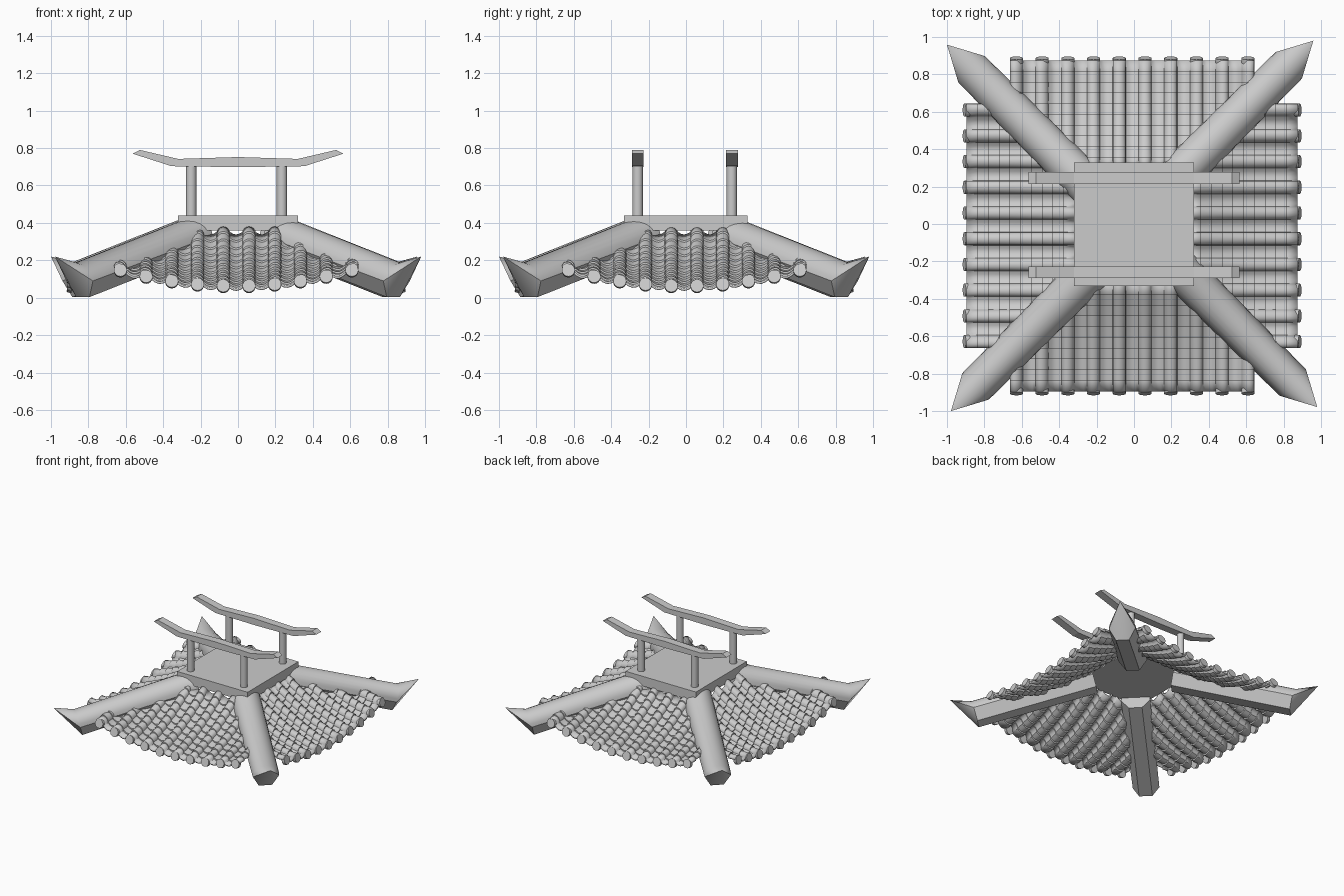
import bpy, bmesh, math
from mathutils import Vector, Matrix

if "Cube" in bpy.data.objects:
    bpy.data.objects.remove(bpy.data.objects["Cube"])

CENTRE = Vector((-0.01, -0.01, 0))


def finish(name, bm, smooth=None):
    bmesh.ops.recalc_face_normals(bm, faces=bm.faces)
    me = bpy.data.meshes.new(name)
    bm.to_mesh(me)
    bm.free()
    ob = bpy.data.objects.new(name, me)
    bpy.context.collection.objects.link(ob)
    if smooth:
        bpy.ops.object.select_all(action='DESELECT')
        ob.select_set(True)
        bpy.context.view_layer.objects.active = ob
        bpy.ops.object.shade_smooth_by_angle(angle=math.radians(smooth))
    return ob


def four_ways(ob, name):
    # quarter-turn copies around the roof centre
    for i in range(4):
        o = ob if i == 0 else ob.copy()
        if i:
            bpy.context.collection.objects.link(o)
        o.name = f"{name}_{i + 1}"
        o.matrix_world = Matrix.Translation(CENTRE) @ Matrix.Rotation(i * math.pi / 2, 4, 'Z')


# central platform
bm = bmesh.new()
bmesh.ops.create_cube(bm, size=1, matrix=Matrix.Translation((0, -0.002, 0.4)) @ Matrix.Diagonal((0.64, 0.66, 0.08, 1)))
finish("platform", bm)

# posts
for i, x in enumerate((-0.25, 0.235)):
    for j, y in enumerate((-0.258, 0.245)):
        bm = bmesh.new()
        bmesh.ops.create_cone(bm, cap_ends=True, segments=16, radius1=0.028, radius2=0.028, depth=0.31,
                              matrix=Matrix.Translation((x, y, 0.565)))
        finish(f"post_{i}{j}", bm, 40)

# upswept top rails
half = [(0, 0.752), (0.32, 0.742), (0.525, 0.79), (0.563, 0.77), (0.355, 0.703), (0, 0.698)]
outline = half + [(-x, z) for x, z in half[-2:0:-1]]
for j, y in enumerate((-0.258, 0.245)):
    bm = bmesh.new()
    f = bm.faces.new([bm.verts.new((x, y - 0.032, z)) for x, z in outline])
    r = bmesh.ops.extrude_face_region(bm, geom=[f])
    bmesh.ops.translate(bm, vec=(0, 0.064, 0), verts=[v for v in r['geom'] if isinstance(v, bmesh.types.BMVert)])
    finish(f"top_rail_{j}", bm)

# hip ridge beams: round top, chamfered flat bottom, pointed tip
out = Vector((-math.sqrt(0.5), -math.sqrt(0.5), 0))
side = Vector((math.sqrt(0.5), -math.sqrt(0.5), 0))
up = Vector((0, 0, 1))
normal = out * 0.27 + up * 0.963
bm = bmesh.new()
rings = []
for d, z, w in ((0.33, 0.437, 0.11), (1.225, 0.186, 0.1)):
    top = out * d + up * z + side * 0.015
    sec = [(w * math.cos(a), w * (math.sin(a) - 1)) for a in (math.pi * k / 12 for k in range(13))]
    sec += [(-0.05, -0.19), (0.05, -0.19)]
    rings.append([bm.verts.new(top + side * s + normal * h) for s, h in sec])
n = len(rings[0])
tip = bm.verts.new(out * 1.385 + up * 0.22 + side * 0.015)
bm.faces.new(rings[0])
for k in range(n):
    m = (k + 1) % n
    bm.faces.new((rings[0][k], rings[0][m], rings[1][m], rings[1][k]))
    bm.faces.new((rings[1][k], rings[1][m], tip))
four_ways(finish("ridge_beam", bm, 35), "ridge_beam")

# tiled slopes
PITCH, COLS, ROWS, R = 0.1375, 10, 10, 0.035
Y0, Y1 = 0.31, 0.885


def slope_z(x, t):
    return 0.36 - 0.30 * t - 0.14 * t * (1 - t) + 0.085 * t * (x / 0.62) ** 2


# one period: round cover tile, then shallow pan
period = [(-R * math.cos(a), R * math.sin(a)) for a in (math.pi * k / 8 for k in range(9))]
gap = PITCH - 2 * R
pan = [(R + gap * f, -0.014 * math.sin(math.pi * f)) for f in (0.25, 0.5, 0.75)]
wave = []
for c in range(COLS):
    cx = (c - (COLS - 1) / 2) * PITCH
    wave += [(cx + x, h) for x, h in period + (pan if c < COLS - 1 else [])]

bm = bmesh.new()
prev = None
for r in range(ROWS):
    for t, lift in ((r / ROWS, 0.0), ((r + 1) / ROWS, 0.010)):
        y = Y0 + (Y1 - Y0) * t
        line = [bm.verts.new((x, -y, slope_z(x, t) + h + lift - 0.008)) for x, h in wave]
        if prev:
            for k in range(len(wave) - 1):
                if abs(wave[k][0]) < y + 0.02:
                    bm.faces.new((prev[k], line[k], line[k + 1], prev[k + 1]))
        prev = line
bmesh.ops.delete(bm, geom=[v for v in bm.verts if not v.link_faces], context='VERTS')
tiles = finish("roof_tiles", bm, 35)
if sum(p.normal.z for p in tiles.data.polygons) < 0:
    tiles.data.flip_normals()
mod = tiles.modifiers.new("thickness", 'SOLIDIFY')
mod.thickness = 0.012
mod.offset = -1
four_ways(tiles, "roof_tiles")

# round end caps along the eaves
bm = bmesh.new()
for c in range(COLS):
    cx = (c - (COLS - 1) / 2) * PITCH
    bmesh.ops.create_cone(bm, cap_ends=True, segments=16, radius1=R, radius2=R, depth=0.025,
                          matrix=Matrix.Translation((cx, -Y1, slope_z(cx, 1)))
                          @ Matrix.Rotation(math.radians(75), 4, 'X'))
four_ways(finish("eave_caps", bm, 40), "eave_caps")
